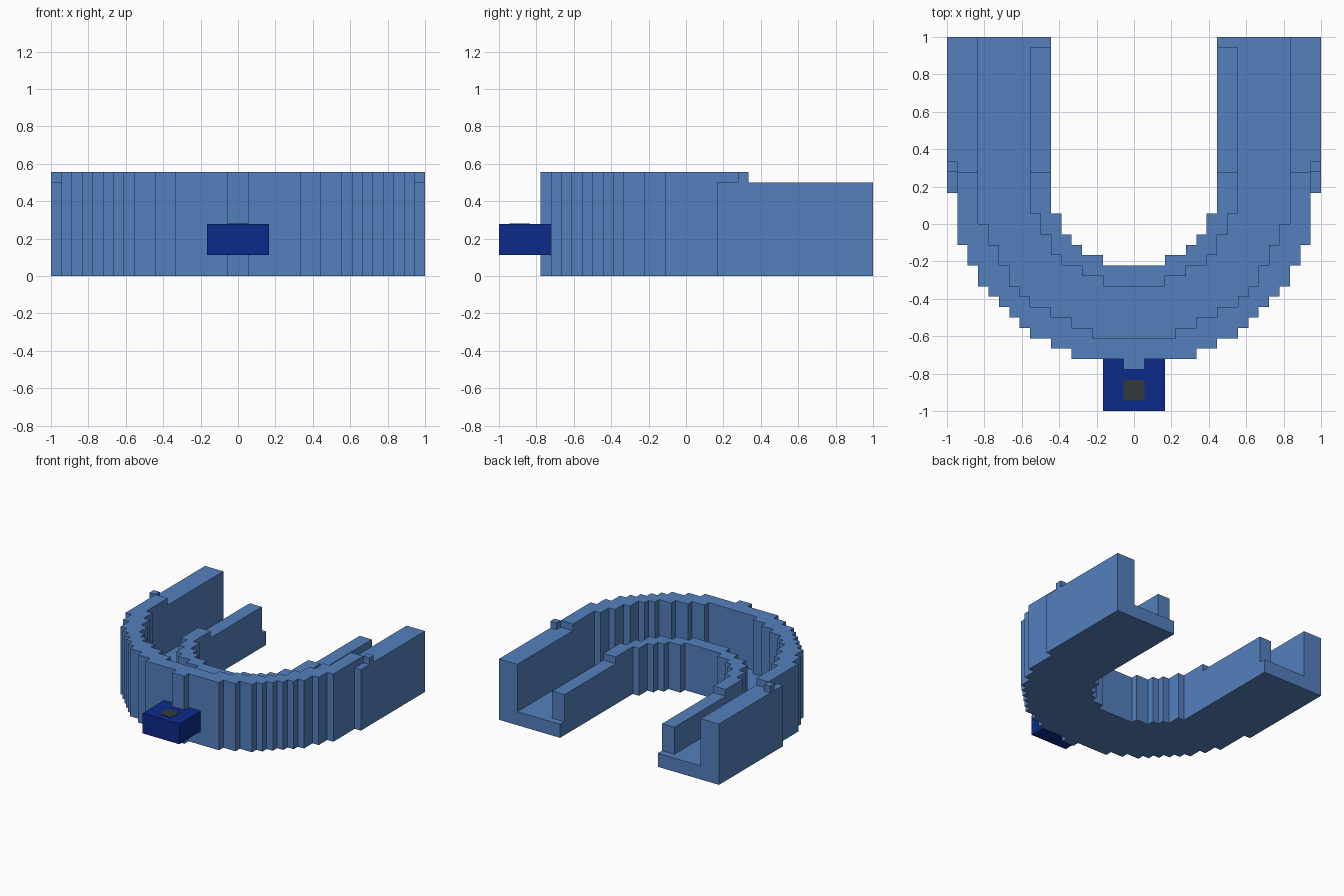
import bpy, bmesh

if "Cube" in bpy.data.objects:
    bpy.data.objects.remove(bpy.data.objects["Cube"])

U = 1 / 18  # grid step of the blocky model


def material(name, rgb):
    m = bpy.data.materials.new(name)
    m.diffuse_color = (*rgb, 1)
    m.use_nodes = True
    m.node_tree.nodes["Principled BSDF"].inputs["Base Color"].default_value = m.diffuse_color
    return m


light_blue = material("light blue", (0.089, 0.216, 0.515))
dark_blue = material("dark blue", (0.0037, 0.024, 0.254))
dark_grey = material("dark grey", (0.034, 0.042, 0.045))


def prism(name, outline, z0, z1, mat):
    """Extrude an outline (grid steps) from z0 to z1."""
    bm = bmesh.new()
    face = bm.faces.new([bm.verts.new((x * U, y * U, z0 * U)) for x, y in outline])
    top = bmesh.ops.extrude_face_region(bm, geom=[face], use_keep_orig=True)
    verts = [v for v in top["geom"] if isinstance(v, bmesh.types.BMVert)]
    bmesh.ops.translate(bm, verts=verts, vec=(0, 0, (z1 - z0) * U))
    bmesh.ops.recalc_face_normals(bm, faces=bm.faces)
    mesh = bpy.data.meshes.new(name)
    bm.to_mesh(mesh)
    bm.free()
    mesh.materials.append(mat)
    obj = bpy.data.objects.new(name, mesh)
    bpy.context.collection.objects.link(obj)
    return obj


def box(name, x0, x1, y0, y1, z0, z1, mat):
    return prism(name, [(x0, y0), (x1, y0), (x1, y1), (x0, y1)], z0, z1, mat)


def stair_path(steps, y_top):
    """Mirrored staircase U from (half width, lower y) steps."""
    right, y = [], y_top
    for w, y_end in steps:
        right += [(w, y), (w, y_end)]
        y = y_end
    return right + [(-x, y) for x, y in reversed(right)]


def band(name, outer, inner, y_top, z0, z1):
    """U-shaped band between two staircase paths."""
    outline = stair_path(outer, y_top) + stair_path(inner, y_top)[::-1]
    return prism(name, outline, z0, z1, light_blue)


# Staircase edges: (half width, y where that width ends)
curve = [(17, -2), (16, -4), (15, -6), (14, -7), (13, -8), (12, -9), (11, -10),
         (10, -11), (8, -12), (6, -13), (1, -14)]
outer_edge = [(18, 3)] + curve
outer_wall_inside = [(15, 0), (14, -2), (13, -4), (12, -6), (11, -7), (10, -8),
                     (8, -9), (6, -10), (4, -11)]
inner_wall_outside = [(10, 1), (9, -1), (8, -3), (7, -4), (5, -5), (3, -6)]
inner_edge = [(8, 1), (7, -1), (6, -2), (5, -3), (3, -4)]

# Channel floor and its two walls, each higher round the bend
band("channel_floor", outer_edge, inner_edge, 18, 0, 2)
band("outer_wall", outer_edge, outer_wall_inside, 18, 2, 9)
band("outer_wall_rim", curve, outer_wall_inside, 5, 9, 10)
band("inner_wall", inner_wall_outside, inner_edge, 17, 2, 6)
band("inner_wall_rim", inner_wall_outside, inner_edge, 5, 6, 7)

# Small studs on the outer wall
for side, x in (("right", 17), ("left", -18)):
    box("stud_" + side, x, x + 1, 5, 6, 9, 10, light_blue)

# Front tab with its dark patch
box("front_tab", -3, 3, -18, -13, 2, 5, dark_blue)
box("tab_patch", -1, 1, -17, -15, 5, 5.05, dark_grey)
